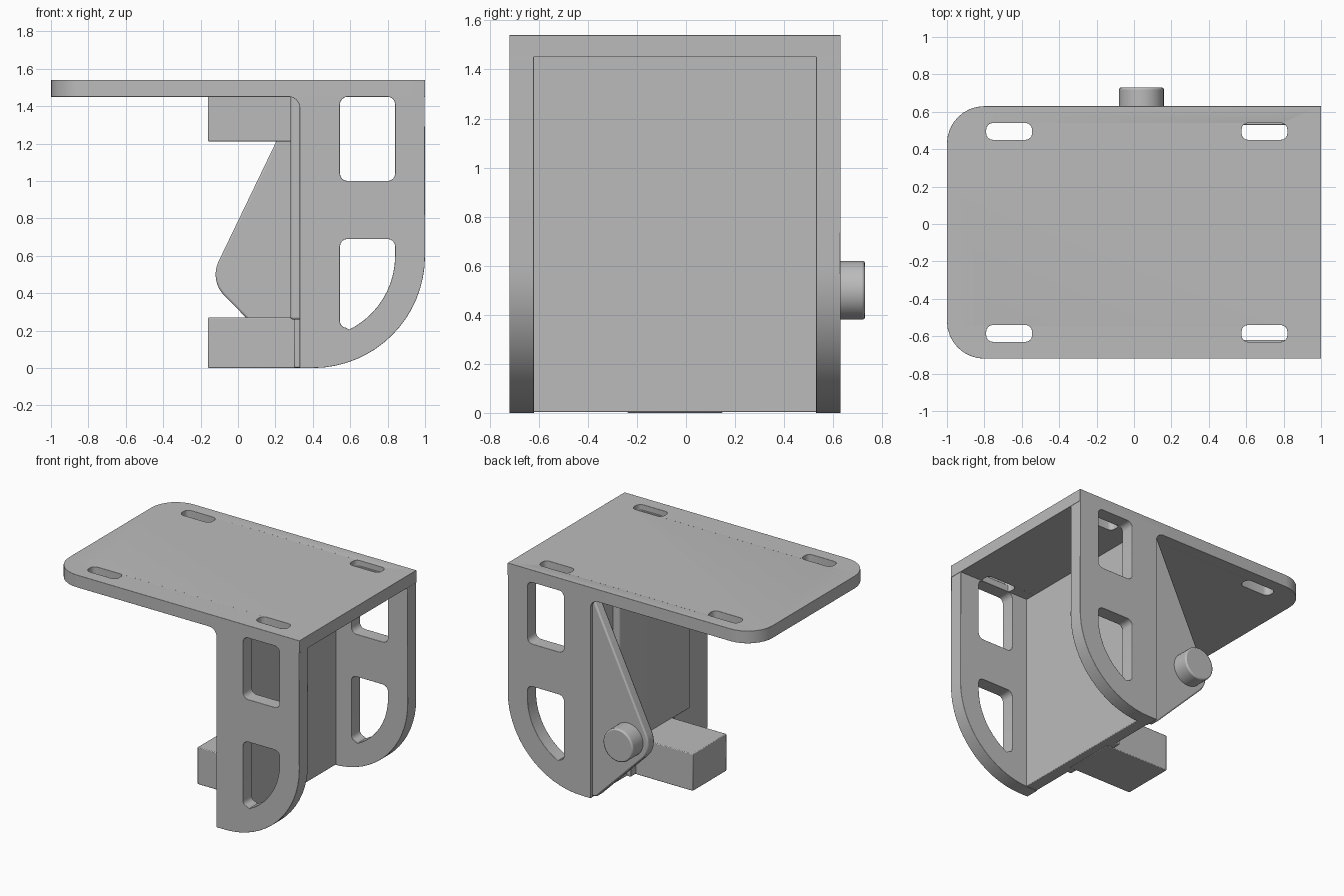
import bpy, bmesh, math
from mathutils import Matrix, Vector

cube = bpy.data.objects.get("Cube")
if cube:
    bpy.data.objects.remove(cube, do_unlink=True)

grey = bpy.data.materials.new("plain grey")
grey.use_nodes = True
grey.diffuse_color = (0.5, 0.5, 0.5, 1)
grey.node_tree.nodes["Principled BSDF"].inputs["Base Color"].default_value = (0.5, 0.5, 0.5, 1)


def arc(cx, cy, r, start, end, n=8):
    angles = [math.radians(start + (end - start) * i / n) for i in range(n + 1)]
    return [(cx + r * math.cos(a), cy + r * math.sin(a)) for a in angles]


def rounded_rect(x0, x1, y0, y1, r):
    return (arc(x0 + r, y0 + r, r, 180, 270, 4) + arc(x1 - r, y0 + r, r, 270, 360, 4)
            + arc(x1 - r, y1 - r, r, 0, 90, 4) + arc(x0 + r, y1 - r, r, 90, 180, 4))


def finish(obj, bevel):
    obj.data.materials.clear()
    obj.data.materials.append(grey)
    bpy.ops.object.select_all(action='DESELECT')
    obj.select_set(True)
    bpy.context.view_layer.objects.active = obj
    bpy.ops.object.shade_smooth_by_angle(angle=math.radians(30))
    if bevel:
        mod = obj.modifiers.new("edge_softening", 'BEVEL')
        mod.width = bevel
        mod.segments = 2
        mod.limit_method = 'ANGLE'
        mod.angle_limit = math.radians(40)


def slab(name, outlines, lo, hi, upright=False, bevel=0.01):
    """Extrude an outline with holes along z, or along y when upright."""
    curve = bpy.data.curves.new(name, 'CURVE')
    curve.dimensions = '2D'
    curve.fill_mode = 'BOTH'
    curve.extrude = (hi - lo) / 2
    for outline in outlines:
        spline = curve.splines.new('POLY')
        spline.points.add(len(outline) - 1)
        for point, (u, v) in zip(spline.points, outline):
            point.co = (u, v, 0, 1)
        spline.use_cyclic_u = True
    obj = bpy.data.objects.new(name, curve)
    bpy.context.collection.objects.link(obj)
    bpy.ops.object.select_all(action='DESELECT')
    obj.select_set(True)
    bpy.context.view_layer.objects.active = obj
    bpy.ops.object.convert(target='MESH')
    obj = bpy.context.object
    bm = bmesh.new()
    bm.from_mesh(obj.data)
    bmesh.ops.remove_doubles(bm, verts=bm.verts, dist=0.0005)
    bmesh.ops.dissolve_limit(bm, angle_limit=0.01, verts=bm.verts, edges=bm.edges)
    mid = (lo + hi) / 2
    move = Matrix.Translation((0, mid, 0) if upright else (0, 0, mid))
    turn = Matrix.Rotation(math.pi / 2 if upright else 0, 4, 'X')
    bmesh.ops.transform(bm, matrix=move @ turn, verts=bm.verts)
    bmesh.ops.recalc_face_normals(bm, faces=bm.faces)
    bm.to_mesh(obj.data)
    bm.free()
    finish(obj, bevel)


def box(name, x, y, z, bevel=0.005):
    slab(name, [[(x[0], y[0]), (x[1], y[0]), (x[1], y[1]), (x[0], y[1])]], z[0], z[1], bevel=bevel)


# Top plate with two rounded corners and four slots
plate = [(1, -0.72), (1, 0.63)] + arc(-0.8, 0.43, 0.2, 90, 180) + arc(-0.8, -0.52, 0.2, 180, 270)
slots = [rounded_rect(x, x + 0.245, y, y + 0.09, 0.035) for x in (-0.79, 0.575) for y in (-0.63, 0.45)]
slab("top_plate", [plate] + slots, 1.45, 1.54)

# Side plates with a curved lower corner and two windows each
side = (arc(0.4, 0.6, 0.6, 270, 360, 16) + [(0.998, 1.5), (0.27, 1.5), (0.27, 1.45)]
        + arc(0.27, 1.39, 0.06, 80, 0, 5) + [(0.33, 0)])
upper_window = rounded_rect(0.545, 0.84, 1.0, 1.45, 0.04)
lower_window = (arc(0.585, 0.65, 0.04, 180, 90, 4) + arc(0.8, 0.65, 0.04, 90, 0, 4)
                + arc(0.4, 0.6, 0.44, 0, -64, 10) + arc(0.58, 0.25, 0.035, 270, 180, 4))
for name, lo, hi in (("front_side_plate", -0.72, -0.62), ("back_side_plate", 0.53, 0.63)):
    slab(name, [side, upper_window, lower_window], lo, hi, True)

# Cross wall and its raised pad
box("cross_wall", (0.33, 0.42), (-0.67, 0.58), (0.003, 1.5))
slab("wall_pad", [rounded_rect(0.28, 0.38, -0.46, 0.37, 0.02)], 0.26, 1.47)
box("lower_pad", (0.3, 0.38), (-0.3, 0.21), (0.003, 0.3))

# Mounting blocks behind the wall
box("upper_block", (-0.16, 0.36), (-0.24, 0.15), (1.21, 1.48))
box("lower_block", (-0.16, 0.36), (-0.24, 0.15), (0, 0.27))

# Pivot arm and its boss
arm = [(0.36, 0.01), (0.36, 1.47), (0.31, 1.43)] + arc(0.04, 0.5, 0.16, 154, 225, 8) + [(0.3, 0.01)]
slab("pivot_arm", [arm], 0.535, 0.61, True)
slab("pivot_boss", [arc(0.04, 0.5, 0.12, 0, 348.75, 31)], 0.56, 0.73, True)
